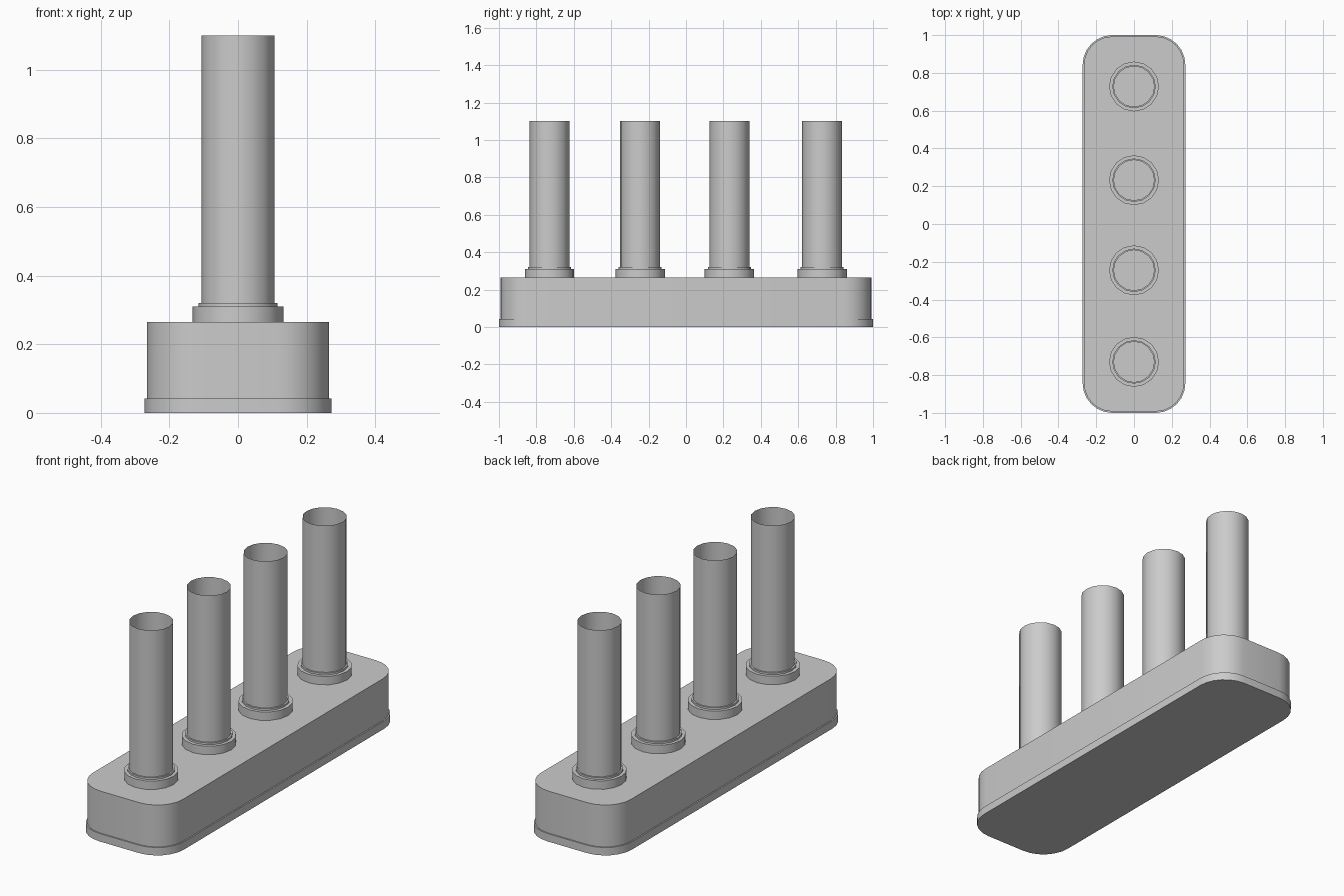
import bpy, bmesh, math

if "Cube" in bpy.data.objects:
    bpy.data.objects.remove(bpy.data.objects["Cube"])


def finish(name, bm, angle=35):
    bmesh.ops.remove_doubles(bm, verts=bm.verts, dist=1e-5)
    me = bpy.data.meshes.new(name)
    bm.to_mesh(me)
    bm.free()
    ob = bpy.data.objects.new(name, me)
    bpy.context.collection.objects.link(ob)
    bpy.ops.object.select_all(action='DESELECT')
    ob.select_set(True)
    bpy.context.view_layer.objects.active = ob
    bpy.ops.object.shade_smooth_by_angle(angle=math.radians(angle))
    return ob


def rounded_outline(hx, hy, r, seg=6):
    pts = []
    for i, (sx, sy) in enumerate([(1, 1), (-1, 1), (-1, -1), (1, -1)]):
        for k in range(seg + 1):
            a = math.pi / 2 * (i + k / seg)
            pts.append((sx * (hx - r) + r * math.cos(a),
                        sy * (hy - r) + r * math.sin(a)))
    return pts


def bridge(bm, loops):
    n = len(loops[0])
    for a, b in zip(loops, loops[1:]):
        for i in range(n):
            j = (i + 1) % n
            bm.faces.new((a[i], a[j], b[j], b[i]))


def lathe(name, profile, y, sides=16):
    bm = bmesh.new()
    loops = [[bm.verts.new((r * math.cos(2 * math.pi * i / sides),
                            y + r * math.sin(2 * math.pi * i / sides), z))
              for i in range(sides)] for r, z in profile]
    bridge(bm, loops)
    return finish(name, bm)


# Rounded base block with a thin projecting foot rim
bm = bmesh.new()
levels = [(0.272, 1.0, 0.157, 0.0), (0.272, 1.0, 0.157, 0.042),
          (0.265, 0.993, 0.15, 0.042), (0.265, 0.993, 0.15, 0.265)]
loops = [[bm.verts.new((x, y, z)) for x, y in rounded_outline(hx, hy, r)]
         for hx, hy, r, z in levels]
bridge(bm, loops)
bm.faces.new(loops[0][::-1])
bm.faces.new(loops[-1])
finish("base", bm)

# Four open tubes, each seated in a stepped collar
for n, y in enumerate((-0.73, -0.245, 0.232, 0.728), 1):
    lathe(f"collar_{n}", [(0.132, 0.265), (0.132, 0.31), (0.115, 0.31),
                          (0.115, 0.32), (0.107, 0.32)], y)
    lathe(f"tube_{n}", [(0.107, 0.265), (0.107, 1.1)], y)
